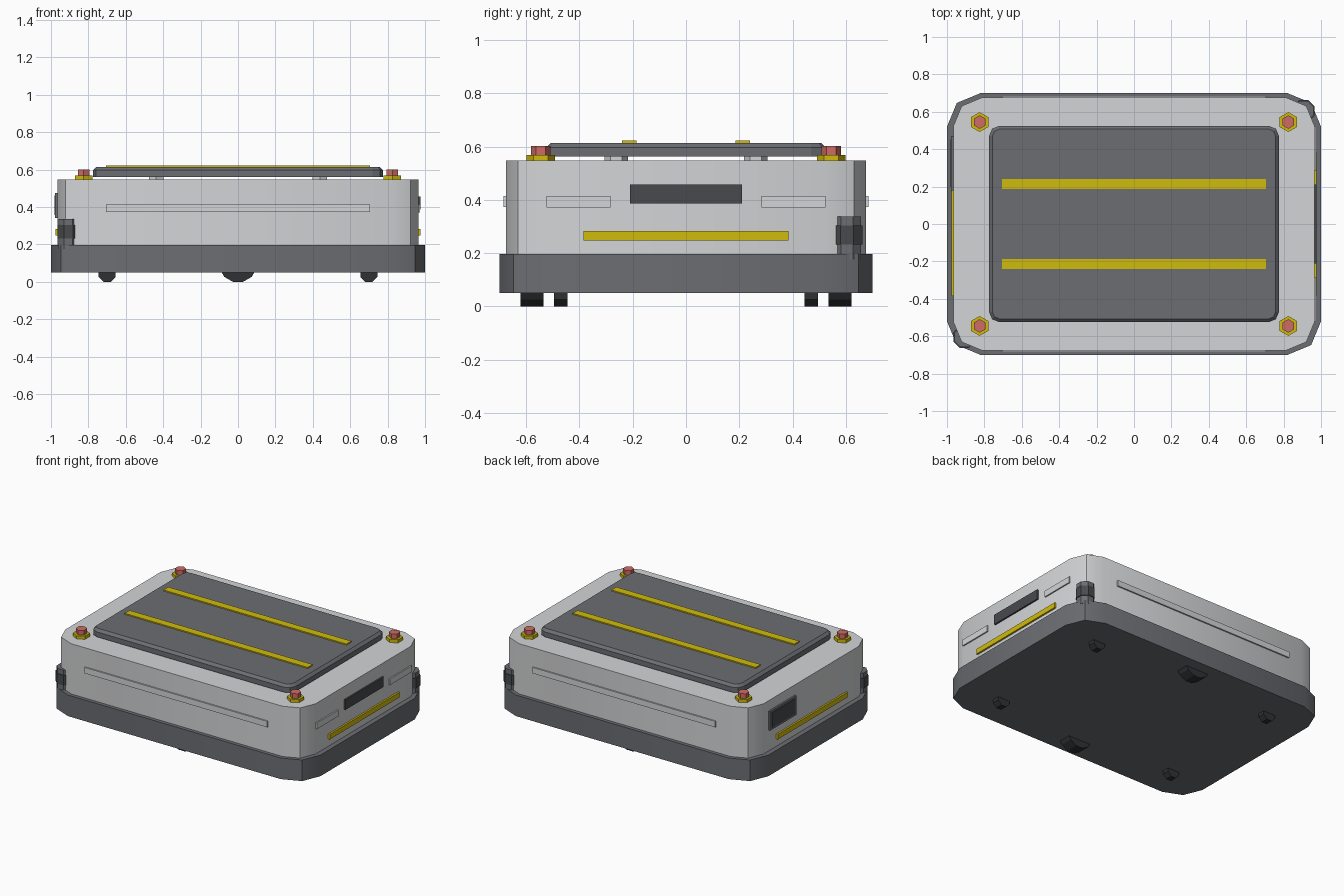
import bpy, bmesh, math
from mathutils import Matrix

if "Cube" in bpy.data.objects:
    bpy.data.objects.remove(bpy.data.objects["Cube"], do_unlink=True)


def material(name, r, g, b):
    m = bpy.data.materials.new(name)
    m.use_nodes = True
    m.diffuse_color = (r, g, b, 1)
    m.node_tree.nodes["Principled BSDF"].inputs["Base Color"].default_value = (r, g, b, 1)
    return m


LIGHT = material("light grey paint", 0.65, 0.66, 0.67)
GREY = material("mid grey", 0.15, 0.155, 0.17)
DARK = material("dark grey", 0.065, 0.068, 0.073)
BLACK = material("rubber black", 0.03, 0.031, 0.034)
YELLOW = material("safety yellow", 0.64, 0.5, 0.004)
RED = material("muted red", 0.62, 0.15, 0.13)


def finish(name, bm, mat):
    bmesh.ops.recalc_face_normals(bm, faces=bm.faces)
    mesh = bpy.data.meshes.new(name)
    bm.to_mesh(mesh)
    bm.free()
    mesh.materials.append(mat)
    ob = bpy.data.objects.new(name, mesh)
    bpy.context.collection.objects.link(ob)
    return ob


def smooth(ob):
    bpy.ops.object.select_all(action="DESELECT")
    ob.select_set(True)
    bpy.context.view_layer.objects.active = ob
    bpy.ops.object.shade_smooth_by_angle(angle=math.radians(30))


def rounded_slab(name, hx, hy, radius, levels, mat):
    """Stack of rounded rectangles; levels are (height, inset) pairs."""
    bm = bmesh.new()
    rings = []
    for z, inset in levels:
        r, ring = radius - inset, []
        for quarter, (sx, sy) in enumerate(((1, 1), (-1, 1), (-1, -1), (1, -1))):
            for step in range(3):
                a = (quarter + step / 2) * math.pi / 2
                ring.append(bm.verts.new((sx * (hx - radius) + r * math.cos(a),
                                          sy * (hy - radius) + r * math.sin(a), z)))
        rings.append(ring)
    for low, high in zip(rings, rings[1:]):
        for i in range(len(low)):
            j = (i + 1) % len(low)
            bm.faces.new((low[i], low[j], high[j], high[i]))
    bm.faces.new(rings[0][::-1])
    bm.faces.new(rings[-1])
    return finish(name, bm, mat)


def box(name, x, y, z, mat):
    """Box from (min, max) ranges."""
    bm = bmesh.new()
    bmesh.ops.create_cube(bm, size=1)
    for v in bm.verts:
        for i, (a, b) in enumerate((x, y, z)):
            v.co[i] = (a + b) / 2 + v.co[i] * (b - a)
    return finish(name, bm, mat)


def prism(name, sides, radius, depth, centre, mat, axis="Z", turn=0):
    bm = bmesh.new()
    bmesh.ops.create_cone(bm, cap_ends=True, segments=sides,
                          radius1=radius, radius2=radius, depth=depth)
    m = Matrix.Rotation(turn, 4, "Z")
    if axis == "Y":
        m = Matrix.Rotation(math.pi / 2, 4, "X") @ m
    bm.transform(Matrix.Translation(centre) @ m)
    return finish(name, bm, mat)


def first_vertex_turn(sides, radius):
    """Turn that puts a flat side at the bottom, whatever the start vertex."""
    bm = bmesh.new()
    bmesh.ops.create_cone(bm, segments=sides, radius1=radius, radius2=radius, depth=1)
    bm.verts.ensure_lookup_table()
    start = math.atan2(bm.verts[0].co.y, bm.verts[0].co.x)
    bm.free()
    return math.pi / 2 + math.pi / sides - start


# Main housing
smooth(rounded_slab("base_skirt", 1.0, 0.70, 0.18, [(0.05, 0), (0.197, 0)], GREY))
smooth(rounded_slab("body", 0.965, 0.675, 0.15, [(0.15, 0), (0.547, 0)], LIGHT))
rounded_slab("load_deck", 0.775, 0.525, 0.055,
             [(0.562, 0), (0.597, 0), (0.614, 0.018)], GREY)

# A hexagon with points facing front and back
hex_turn = first_vertex_turn(6, 1) + math.pi / 6

for sy in (-1, 1):
    end = "front" if sy < 0 else "back"
    box(f"{end}_deck_stripe", (-0.705, 0.705), (sy * 0.213 - 0.027, sy * 0.213 + 0.027),
        (0.606, 0.622), YELLOW)
    box(f"{end}_trim_panel", (-0.705, 0.705), sorted((sy * 0.66, sy * 0.685)),
        (0.374, 0.415), LIGHT)
    box(f"{end}_side_trim", (0.94, 0.974), sorted((sy * 0.283, sy * 0.523)),
        (0.371, 0.414), LIGHT)
    # Drive wheels
    prism(f"{end}_drive_wheel", 12, 0.1035, 0.086, (0, sy * 0.578, 0.1), BLACK,
          "Y", first_vertex_turn(12, 1))
    for sx in (-1, 1):
        side = "right" if sx < 0 else "left"
        tag = f"{end}_{side}"
        # Corner bolts, deck supports and casters
        prism(f"{tag}_washer", 6, 0.053, 0.026, (sx * 0.825, sy * 0.545, 0.556), YELLOW, turn=hex_turn)
        prism(f"{tag}_bolt", 6, 0.036, 0.045, (sx * 0.825, sy * 0.545, 0.579), RED, turn=hex_turn)
        prism(f"{tag}_deck_support", 6, 0.044, 0.03, (sx * 0.4375, sy * 0.262, 0.553), LIGHT, turn=hex_turn)
        prism(f"{tag}_caster", 8, 0.05, 0.05, (sx * 0.70, sy * 0.47, 0.046), BLACK,
              "Y", first_vertex_turn(8, 1))

# Yellow bars on both ends
for sx in (-1, 1):
    side = "right" if sx < 0 else "left"
    box(f"{side}_bumper_bar", sorted((sx * 0.94, sx * 0.977)), (-0.385, 0.385),
        (0.248, 0.284), YELLOW)

# Vent on one end, framed screen on the other
box("vent", (0.94, 0.976), (-0.21, 0.21), (0.387, 0.457), DARK)
box("screen_frame", (-0.978, -0.94), (0.18, 0.47), (0.342, 0.476), GREY)
box("screen", (-0.982, -0.94), (0.198, 0.452), (0.357, 0.461), DARK)

# Scanners on two opposite corners
for s, tag in ((-1, "front_right"), (1, "back_left")):
    turn = first_vertex_turn(8, 1)
    prism(f"{tag}_scanner", 8, 0.058, 0.16, (s * 0.907, s * 0.604, 0.257), GREY, turn=turn)
    prism(f"{tag}_scanner_lens", 8, 0.064, 0.07, (s * 0.907, s * 0.604, 0.268), DARK, turn=turn)
